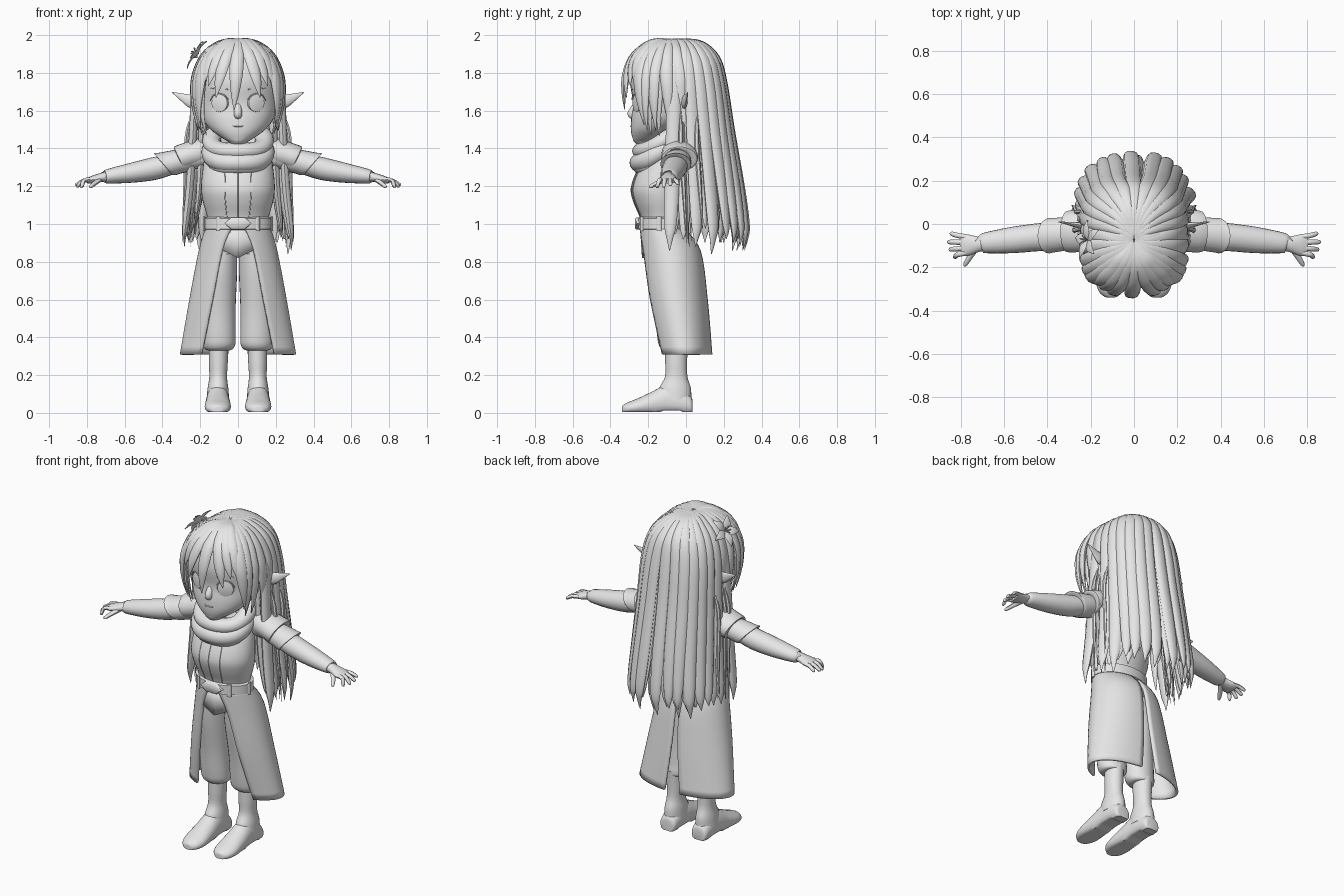
import bpy, bmesh, math, random
from mathutils import Vector as V

random.seed(4)
if "Cube" in bpy.data.objects:
    bpy.data.objects.remove(bpy.data.objects["Cube"])
clay = bpy.data.materials.new("light_grey")
clay.use_nodes = True
clay.diffuse_color = (0.8, 0.8, 0.8, 1)
clay.node_tree.nodes["Principled BSDF"].inputs["Base Color"].default_value = (0.8, 0.8, 0.8, 1)


def spline(rows, k=4):
    """Catmull-Rom through rows of numbers."""
    out = []
    for i in range(len(rows) - 1):
        a, b, c, d = rows[max(i - 1, 0)], rows[i], rows[i + 1], rows[min(i + 2, len(rows) - 1)]
        for j in range(k):
            t = j / k
            out.append([q + t * (r - p) / 2 + t * t * (p - 2.5 * q + 2 * r - s / 2)
                        + t ** 3 * (1.5 * (q - r) + (s - p) / 2) for p, q, r, s in zip(a, b, c, d)])
    return out + [list(rows[-1])]


def ring(c, u, v, n):
    return [V(c) + V(u) * math.cos(math.tau * i / n) + V(v) * math.sin(math.tau * i / n) for i in range(n)]


def skin(bm, rings, wrap=True, loop=False):
    """Bridge equal rings of points; wrap closes each ring, loop joins the ends."""
    vs = [[bm.verts.new(p) for p in r] for r in rings]
    n = len(vs[0])
    for i in range(len(vs) if loop else len(vs) - 1):
        a, b = vs[i], vs[(i + 1) % len(vs)]
        for j in range(n if wrap else n - 1):
            k = (j + 1) % n
            bm.faces.new((a[j], a[k], b[k], b[j]))
    if wrap and not loop:
        bm.faces.new(vs[0][::-1])
        bm.faces.new(vs[-1])


def body(bm, rows, n=28, k=4):
    """Upright form from rows of z, centre x, centre y, half width, half depth."""
    skin(bm, [ring((x, y, z), (a, 0, 0), (0, b, 0), n) for z, x, y, a, b in spline(rows, k)])


def guard(bm, rows):
    """Sideways shell from rows of x, y, z, half depth, half height, lean of the top."""
    skin(bm, [ring((x, y, z), (0, w, 0), (s, 0, t), 24) for x, y, z, w, t, s in spline(rows, 3)])


def tube(bm, rows, out=(0, 0, 1), n=12, loop=False):
    """Sweep along rows of x, y, z, half width, half thickness; out faces the thickness."""
    pts = [V(r[:3]) for r in rows]
    rings, m = [], len(pts)
    for i, (p, r) in enumerate(zip(pts, rows)):
        a, b = (pts[i - 1], pts[(i + 1) % m]) if loop else (pts[max(i - 1, 0)], pts[min(i + 1, m - 1)])
        t = (b - a).normalized()
        u = t.cross(V(out(p) if callable(out) else out)).normalized()
        rings.append(ring(p, u * r[3], u.cross(t) * r[4], n))
    skin(bm, rings, loop=loop)


def finish(bm, name, mirror=False, thick=0):
    bmesh.ops.recalc_face_normals(bm, faces=bm.faces[:])
    me = bpy.data.meshes.new(name)
    bm.to_mesh(me)
    bm.free()
    me.materials.append(clay)
    me.polygons.foreach_set("use_smooth", [True] * len(me.polygons))
    me.set_sharp_from_angle(angle=math.radians(45))
    ob = bpy.data.objects.new(name, me)
    bpy.context.collection.objects.link(ob)
    if thick:
        s = ob.modifiers.new("Thickness", "SOLIDIFY")
        s.thickness, s.offset = thick, -1
    if mirror:
        ob.modifiers.new("Mirror", "MIRROR")


def part(name, maker, rows, mirror=False, **kw):
    bm = bmesh.new()
    maker(bm, rows, **kw)
    finish(bm, name, mirror)


# Torso, belt and buckle
torso = [(.84, 0, -.115, .16, .1), (.95, 0, -.13, .16, .108), (1.03, 0, -.132, .162, .11),
         (1.12, 0, -.14, .186, .138), (1.19, 0, -.145, .195, .145), (1.28, 0, -.13, .188, .13),
         (1.37, 0, -.11, .17, .1), (1.42, 0, -.11, .12, .08)]
part("torso", body, torso, n=40)
bm = bmesh.new()
for s in (-.36, 0, .36):
    tube(bm, [(s * a, y - b * math.sqrt(1 - s * s), z, .0025, .003)
              for z, x, y, a, b in spline(torso)[8:26]], (0, -1, 0), n=6)
finish(bm, "tunic_seams")
part("belt", body, [(.968, 0, -.131, .165, .112), (.974, 0, -.131, .178, .126), (1.03, 0, -.131, .178, .126),
                    (1.036, 0, -.131, .165, .112)], k=1, n=40)
bm = bmesh.new()
skin(bm, [ring((0, y, 1.003), (w, 0, 0), (0, 0, w * .5), 6) for y, w in ((-.24, .072), (-.263, .072), (-.269, .06))])
for a in (-2.2, -.95, -.1, 3.25):
    tube(bm, [(.18 * math.cos(a), -.131 + .128 * math.sin(a), z, .013, .006) for z in (.964, 1.04)],
         (math.cos(a), math.sin(a), 0), n=8)
finish(bm, "buckle_and_loops")

# Pointed tunic front below the belt
bm = bmesh.new()
skin(bm, [[(x * (.5 + .5 * t), -.138 + t * .01 - .105 * math.sqrt(1 - (x / .2) ** 2),
            .975 + t * (.82 + abs(x) * .5 - .975))
           for x in [i * .0135 - .108 for i in range(17)]] for t in (0, .5, 1)], wrap=False)
finish(bm, "tunic_point", thick=.012)

# Split coat skirt
bm = bmesh.new()
coat = spline([(.98, -.13, .172, .118, -78, 88), (.86, -.082, .208, .16, -66, 87),
               (.6, -.05, .258, .166, -58, 85), (.31, -.01, .308, .152, -51, 80)], 5)
rings = []
for z, cy, a, b, f0, f1 in coat:
    angles = [math.radians(f0 + (f1 - f0) * i / 24) for i in range(25)]
    rings.append([(a * math.cos(f), cy + b * math.sin(f), z) for f in angles])
skin(bm, rings, wrap=False)
finish(bm, "coat_skirt", mirror=True, thick=.014)

# Legs and boots
part("trouser_leg", body, [(.88, .08, -.115, .075, .098), (.74, .095, -.1, .09, .102), (.55, .1, -.085, .087, .084),
                           (.41, .1, -.075, .087, .078), (.36, .1, -.068, .085, .076), (.335, .102, -.06, .07, .065),
                           (.33, .102, -.06, .04, .04)], mirror=True)
part("calf", body, [(.36, .103, -.05, .05, .06), (.27, .104, -.052, .05, .058), (.19, .105, -.052, .047, .06),
                    (.13, .106, -.058, .055, .084), (.07, .107, -.06, .06, .088)], mirror=True)
bm = bmesh.new()
boot = spline([(.035, .03, .06), (.025, .05, .09), (-.03, .057, .13), (-.1, .06, .15), (-.18, .066, .112),
               (-.26, .069, .075), (-.31, .056, .055), (-.335, .03, .04), (-.34, .01, .03)])
skin(bm, [[V((p.x, p.y, max(p.z, .004 if abs(y + .08) > .05 else .012)))
           for p in ring((.107, y, h * .42), (w, 0, 0), (0, 0, h * .58), 24)] for y, w, h in boot])
finish(bm, "boot", mirror=True)

# Arms with layered, pointed shoulder guards
part("sleeve", tube, spline([(.12, -.06, 1.37, .06, .06), (.25, -.05, 1.345, .066, .058), (.36, -.055, 1.315, .066, .056),
                             (.45, -.062, 1.292, .064, .06), (.57, -.075, 1.27, .06, .052),
                             (.69, -.088, 1.252, .047, .038), (.705, -.09, 1.25, .036, .03)]), mirror=True, n=20)
part("upper_shoulder_guard", guard, [(.16, -.055, 1.39, .06, .05, .01), (.2, -.045, 1.38, .082, .07, .015),
     (.26, -.035, 1.362, .095, .068, .025), (.31, -.035, 1.344, .094, .064, .03), (.306, -.04, 1.34, .06, .05, .02)],
     mirror=True)
part("lower_shoulder_guard", guard, [(.27, -.045, 1.34, .07, .06, .02), (.33, -.048, 1.328, .077, .06, .03),
     (.375, -.052, 1.318, .08, .059, .045), (.395, -.055, 1.317, .08, .058, .05),
     (.39, -.057, 1.31, .06, .05, .04)], mirror=True)

# Gloves
part("palm", tube, spline([(.68, -.088, 1.252, .034, .028), (.72, -.093, 1.247, .036, .024),
                           (.77, -.097, 1.235, .05, .02), (.8, -.098, 1.228, .046, .014)]), mirror=True, n=16)
bm = bmesh.new()
for x, y, z, y0 in ((.85, -.045, 1.212, -.06), (.862, -.083, 1.205, -.085),
                    (.855, -.118, 1.198, -.11), (.835, -.152, 1.195, -.132)):
    tube(bm, spline([(.775, y0, 1.235, .013, .012), (.815, (y + y0) / 2, 1.23, .012, .011),
                     (x - .008, y, z + .004, .01, .009), (x, y, z, .003, .003)]), n=8)
tube(bm, spline([(.72, -.1, 1.24, .014, .013), (.75, -.14, 1.222, .014, .013), (.778, -.185, 1.2, .01, .01),
                 (.784, -.195, 1.196, .003, .003)]), n=8)
finish(bm, "fingers", mirror=True)

# Scarf: wound rolls dipping at the front
bm = bmesh.new()
for cy, cz, a, b, dip, w, t in ((-.12, 1.44, .14, .115, .06, .05, .044), (-.142, 1.38, .142, .105, .062, .052, .05),
                                (-.14, 1.335, .115, .09, .035, .055, .045)):
    loop = [math.tau * i / 40 for i in range(40)]
    tube(bm, [(a * math.cos(f), cy + b * math.sin(f), cz + dip * math.sin(f) + .006 * math.sin(3 * f), w, t)
              for f in loop], loop=True, n=16)
finish(bm, "scarf")

# Head and face
part("head", body, [(1.36, 0, -.12, .06, .06), (1.425, 0, -.21, .045, .055), (1.455, 0, -.205, .085, .078),
                    (1.5, 0, -.17, .145, .122), (1.56, 0, -.125, .19, .165), (1.64, 0, -.095, .212, .185),
                    (1.75, 0, -.095, .213, .2), (1.85, 0, -.095, .182, .175), (1.92, 0, -.08, .12, .13),
                    (1.955, 0, -.07, .05, .06), (1.96, 0, -.07, .01, .01)], n=36)
part("nose", tube, spline([(0, -.266, 1.645, .012, .008), (0, -.273, 1.61, .02, .022), (0, -.282, 1.58, .022, .028),
                           (0, -.276, 1.56, .016, .012)]), out=(0, -1, 0), n=16)
part("mouth", tube, [(-.035, -.286, 1.522, .002, .003), (-.015, -.292, 1.518, .004, .004),
                     (.015, -.292, 1.518, .004, .004), (.035, -.286, 1.522, .002, .003)], out=(0, -1, 0), n=8)
bm = bmesh.new()
eye, right, out = V((.098, -.263, 1.64)), V((.9, .42, 0)), V((.42, -.9, 0))
skin(bm, [ring(eye + out * d, right * r, (0, 0, r), 28) for d, r in ((-.012, .05), (.001, .046), (.005, .028), (.006, .004))])
tube(bm, [(*(eye + right * x + V((0, 0, h)) + out * .002), .003, .005)
          for x, h in ((-.05, .02), (-.035, .04), (0, .052), (.035, .042), (.054, .015))], out, n=6)
tube(bm, [(*(eye + right * x + V((0, 0, h)) + out * .003), .003, .003)
          for x, h in ((-.05, .072), (-.01, .085), (.05, .076))], out, n=6)
finish(bm, "eyes_and_brows", mirror=True)
part("pointed_ear", tube, spline([(.18, -.015, 1.635, .03, .014), (.24, -.008, 1.647, .036, .016),
                                  (.29, 0, 1.669, .022, .009), (.348, .01, 1.697, .002, .002)]),
     out=(0, -1, 0), mirror=True)


# Hair locks sharing one crown, then falling
def outward(p):
    return p - V((0, -.06, min(p.z, 1.72)))


def lock(bm, prof, cy, a, end, w, t, inset=0.0, taper=.6, sweep=0.0):
    path = [r for r in spline(prof, 5) if r[0] >= end]
    rows = []
    for i, (z, ra, rb) in enumerate(path):
        f = i / (len(path) - 1)
        ca, sa = math.cos(a + sweep * f * f), math.sin(a + sweep * f * f)
        s = min(1, .25 + 2.8 * f) * (1 - max(0, (f - taper) / (1 - taper)) ** 2 * .95)
        power = .95 - .2 * min(1, 2 * f)
        x = math.copysign(abs(ca) ** power, ca) * max(ra - inset, .01)
        y = math.copysign(abs(sa) ** power, sa) * max(rb - inset, .01)
        rows.append((x, cy - (.07 + cy) * (1 - f) ** 6 + y, z, w * s, t * s))
    tube(bm, rows, outward, n=10)


back = [(1.974, .012, .015), (1.96, .09, .12), (1.88, .178, .195), (1.75, .222, .23), (1.5, .237, .268),
        (1.2, .255, .32), (1, .277, .35), (.92, .284, .35), (.83, .28, .333)]
bm = bmesh.new()
for count, shift, inset, low, high in ((15, 0, 0, .83, .92), (15, .5, .016, .85, .97), (14, 0, .05, .88, 1.05)):
    for i in range(count):
        a = -.06 + (math.pi + .12) * (i + shift) / (count - 1 + 2 * shift)
        lock(bm, back, -.03, a, random.uniform(low, high), .04, .022, inset, .62, random.uniform(-.04, .04))
finish(bm, "long_back_hair")

front = [(1.974, .012, .012), (1.96, .09, .09), (1.89, .178, .178), (1.79, .224, .22), (1.69, .236, .229),
         (1.58, .23, .221), (1.45, .2, .195)]
bm = bmesh.new()
for i in range(-8, 9):
    f, side = i * .222, (i > 0) - (i < 0)
    end = 1.47 if abs(i) > 4 else (1.6, 1.66, 1.72, 1.72, 1.5)[abs(i)]
    lock(bm, front, -.1, f - math.pi / 2, end, .037, .02, 0, .5, (.18 * side if abs(i) < 5 else .04 * side) - .04 * (not i))
    if abs(i) > 4:
        lock(bm, front, -.1, f + .1 - math.pi / 2, 1.46, .03, .015, .015, .55)
finish(bm, "fringe_and_side_locks")

# Loose thin strands beside the neck
bm = bmesh.new()
for i in range(9):
    x, y, e = .195 + .009 * i, random.uniform(-.05, .06), random.uniform(.88, 1.1)
    tube(bm, spline([(x - .03, y, 1.6, .002, .002), (x, y, 1.5, .011, .01), (x + .01, y, 1.4, .013, .01),
                     (x + .015, y + .015, 1.2, .011, .009), (x + .03, y + .03, e, .001, .001)]), (1, 0, 0), n=6)
finish(bm, "loose_strands", mirror=True)

# Hair flower
bm = bmesh.new()
n = V((-.8, .15, .55)).normalized()
u = n.cross(V((0, 0, 1))).normalized()
v = n.cross(u)
c = V((-.212, -.075, 1.9))
for i in range(5):
    g = i * math.tau / 5 + .3
    d = u * math.cos(g) + v * math.sin(g)
    tube(bm, spline([(*(c + d * r + n * h), w, .003) for r, h, w in
                     ((.004, .0, .008), (.035, .012, .024), (.065, .014, .018), (.095, .006, .002))]), n, n=8)
    tube(bm, [(*(c + d * r + n * h), .003, .003) for r, h in ((0, 0), (.01, .025), (.02, .035))], d.cross(n), n=6)
finish(bm, "hair_flower")
